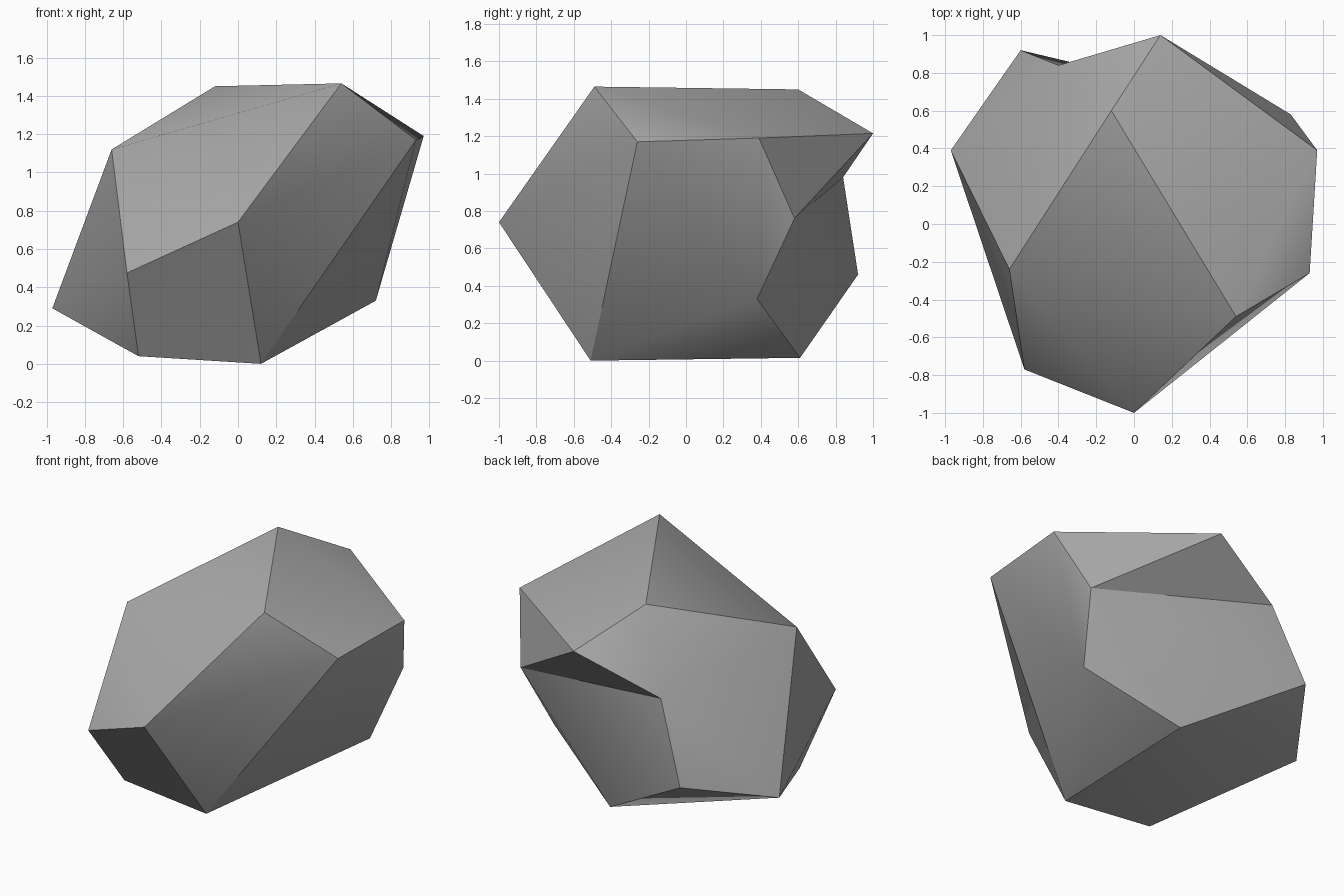
import bpy
import bmesh

default_cube = bpy.data.objects.get("Cube")
if default_cube:
    bpy.data.objects.remove(default_cube, do_unlink=True)


def make_material(name, colour):
    material = bpy.data.materials.new(name)
    material.use_nodes = True
    material.diffuse_color = colour
    material.node_tree.nodes["Principled BSDF"].inputs["Base Color"].default_value = colour
    return material


# Corner points of the rock, one letter each
corners = {
    "a": (0, -1, .74), "b": (.54, -.49, 1.465), "c": (-.12, .6, 1.45),
    "d": (.14, 1, 1.215), "e": (.97, .39, 1.19), "f": (.93, -.26, 1.17),
    "g": (.83, .58, .76), "h": (.72, .38, .33), "i": (.12, -.51, 0),
    "j": (-.52, -.47, .04), "k": (-.58, -.77, .475), "l": (-.66, -.24, 1.12),
    "m": (-.97, .39, .29), "n": (-.6, .92, .46), "o": (-.4, .84, .98),
    "p": (.14, .61, .015),
}

# Each facet lists its corner outline, then the soft folds across it
facets = {
    "cbfed": "ce be",        # top
    "lkabc": "la lb",        # sloping front
    "cdonml": "oc ol om",    # left back
    "abfi": "af",            # front left
    "kaij": "aj",            # lower front
    "feghpi": "eh fh hi",    # left side
    "ghpno": "gp gn",        # back
    "dog": "", "dge": "",    # back notch
    "pnmji": "pm pj",        # underside
    "mlkj": "mk",            # right side
}

# Build facets with hard outlines and smooth folds
bm = bmesh.new()
points = {letter: bm.verts.new(place) for letter, place in corners.items()}
built = [(bm.faces.new([points[p] for p in outline]), folds)
         for outline, folds in facets.items()]
for edge in bm.edges:
    edge.smooth = False
for face, folds in built:
    for start, end in folds.split():
        pair = [points[start], points[end]]
        owner = next(f for f in bm.faces if all(v in f.verts for v in pair))
        bmesh.utils.face_split(owner, *pair)
        bm.edges.get(pair).smooth = True
for face in bm.faces:
    face.smooth = True
bmesh.ops.recalc_face_normals(bm, faces=bm.faces)

mesh = bpy.data.meshes.new("rock")
bm.to_mesh(mesh)
bm.free()
mesh.materials.append(make_material("stone grey", (.4, .4, .4, 1)))
rock = bpy.data.objects.new("rock", mesh)
bpy.context.collection.objects.link(rock)
